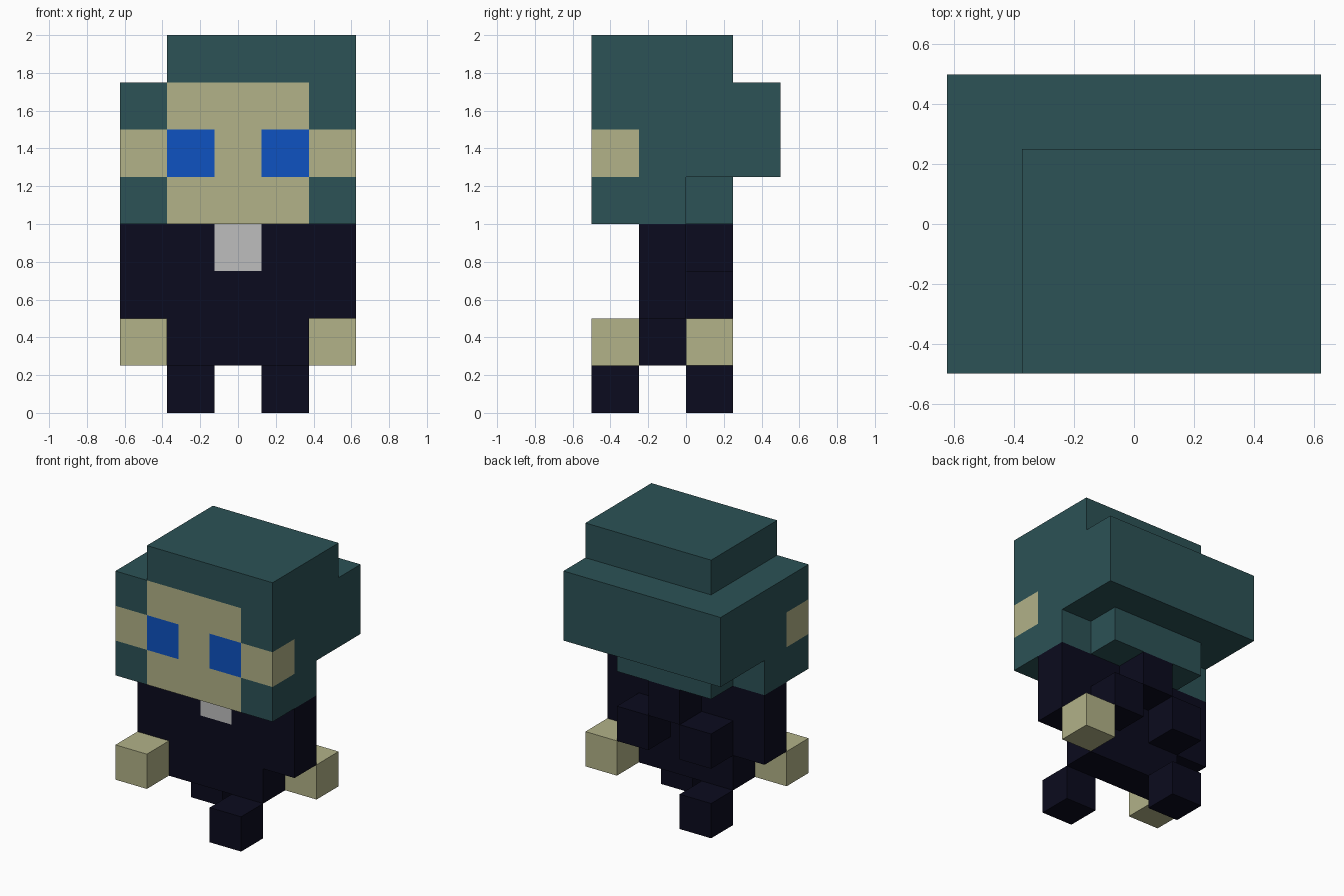
import bpy
import bmesh
from itertools import product
from mathutils import Vector

cube = bpy.data.objects.get("Cube")
if cube:
    bpy.data.objects.remove(cube, do_unlink=True)

UNIT = 0.25
ORIGIN = Vector((-0.625, -0.5, 0))


def material(name, rgb):
    mat = bpy.data.materials.new(name)
    mat.use_nodes = True
    colour = (*rgb, 1)
    mat.diffuse_color = colour
    mat.node_tree.nodes["Principled BSDF"].inputs["Base Color"].default_value = colour
    return mat


HAIR = material("teal hair", (0.025, 0.084, 0.093))
SKIN = material("pale skin", (0.445, 0.445, 0.246))
EYE = material("blue eye", (0.0044, 0.084, 0.533))
CLOTH = material("dark cloth", (0.0033, 0.0033, 0.013))
SHIRT = material("light grey shirt", (0.515, 0.515, 0.515))


def block_part(name, boxes, mats, rule=lambda cell: 0):
    """Outer skin of a union of boxes on the block grid, coloured per cell."""
    cells = set()
    for lo, hi in boxes:
        cells.update(product(*(range(a, b) for a, b in zip(lo, hi))))
    bm = bmesh.new()
    for cell in sorted(cells):
        centre = Vector(cell) + Vector((0.5, 0.5, 0.5))
        for axis, sign in product(range(3), (-1, 1)):
            normal = Vector((0, 0, 0))
            normal[axis] = sign
            if tuple(int(c + n) for c, n in zip(cell, normal)) in cells:
                continue
            u = Vector((0, 0, 0))
            u[(axis + 1) % 3] = 0.5
            v = normal.cross(u)
            mid = centre + normal * 0.5
            corners = (mid - u - v, mid + u - v, mid + u + v, mid - u + v)
            face = bm.faces.new([bm.verts.new(ORIGIN + p * UNIT) for p in corners])
            face.material_index = rule(cell)
    # Merge the squares into large flat faces, keeping colour borders
    bmesh.ops.remove_doubles(bm, verts=bm.verts, dist=0.001)
    bmesh.ops.dissolve_limit(bm, angle_limit=0.01, verts=bm.verts,
                             edges=bm.edges, delimit={'MATERIAL'})
    mesh = bpy.data.meshes.new(name)
    bm.to_mesh(mesh)
    bm.free()
    for mat in mats:
        mesh.materials.append(mat)
    obj = bpy.data.objects.new(name, mesh)
    bpy.context.collection.objects.link(obj)
    return obj


# Head: skin and eyes are the front cells, everything else is hair
def head_colour(cell):
    x, y, z = cell
    if y > 0 or z > 6:
        return 0
    if z == 5:
        return 2 if x in (1, 3) else 1
    return 1 if 1 <= x <= 3 else 0


block_part("head", [
    ((0, 0, 5), (5, 4, 7)),    # skull and back hair
    ((1, 0, 7), (5, 3, 8)),    # crown
    ((0, 0, 4), (5, 2, 5)),    # jaw and side hair
    ((1, 2, 4), (4, 3, 5)),    # nape
], [HAIR, SKIN, EYE], head_colour)

# Torso with a shirt patch at the collar, and sleeves
block_part("torso", [((1, 1, 1), (4, 2, 4)),
                     ((0, 1, 2), (1, 2, 4)),
                     ((4, 1, 2), (5, 2, 4))],
           [CLOTH, SHIRT], lambda c: int(c[0] == 2 and c[2] == 3))

# Single blocks: hands and feet in mid stride, and the trim on the back
for name, (x, y, z), mat in (
    ("right_hand", (0, 0, 1), SKIN),
    ("left_hand", (4, 2, 1), SKIN),
    ("left_leg", (3, 0, 0), CLOTH),
    ("right_leg", (1, 2, 0), CLOTH),
    ("back_trim_right", (1, 2, 2), CLOTH),
    ("back_trim_left", (3, 2, 2), CLOTH),
    ("back_trim_top", (2, 2, 3), CLOTH),
):
    block_part(name, [((x, y, z), (x + 1, y + 1, z + 1))], [mat])
